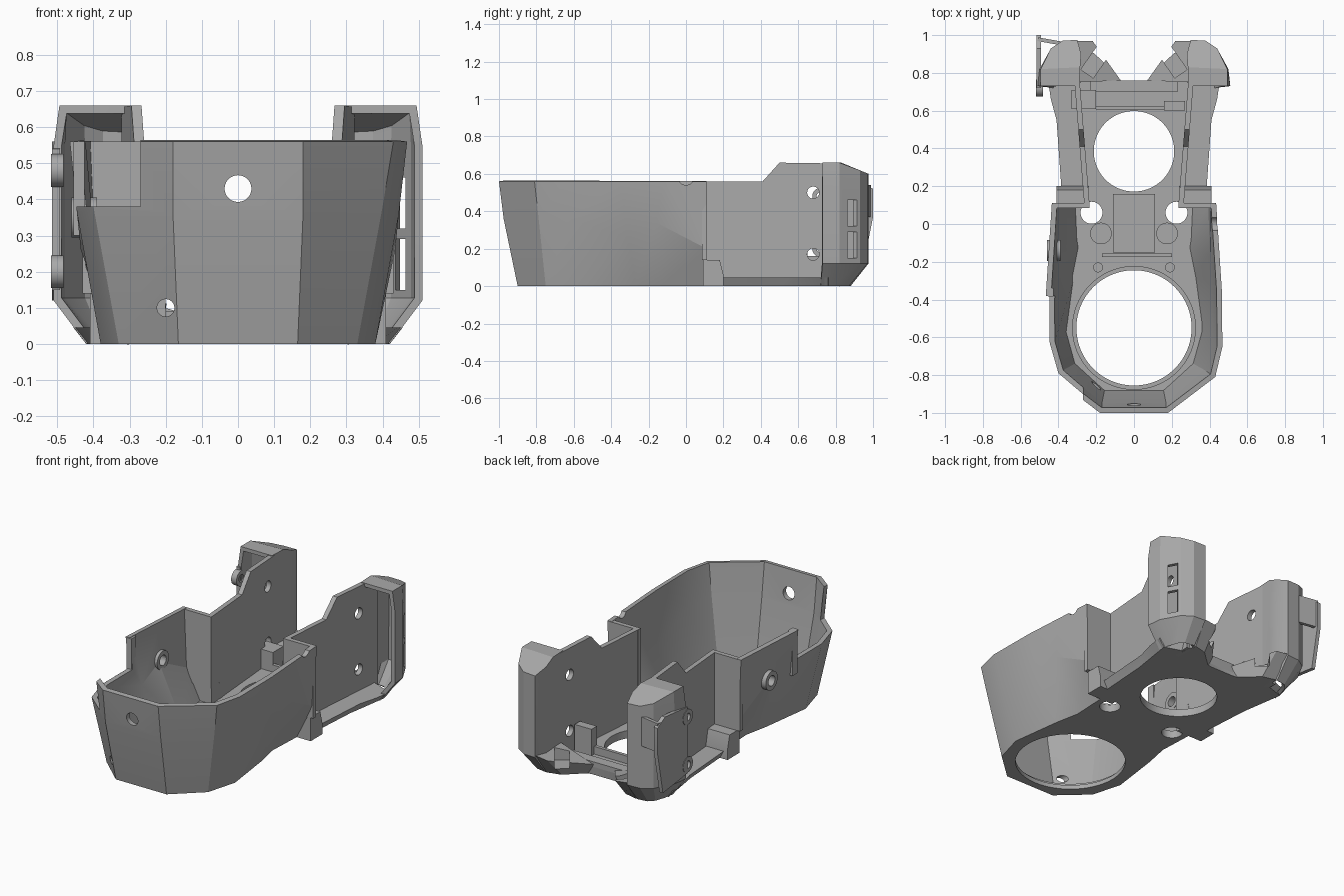
import bpy, bmesh, math
from mathutils import Matrix, Vector

cube = bpy.data.objects.get("Cube")
if cube:
    bpy.data.objects.remove(cube, do_unlink=True)

grey = bpy.data.materials.new("plain grey")
grey.use_nodes = True
grey.diffuse_color = (0.4, 0.4, 0.4, 1)
grey.node_tree.nodes["Principled BSDF"].inputs["Base Color"].default_value = (0.4, 0.4, 0.4, 1)


def add(name, bm):
    me = bpy.data.meshes.new(name)
    bm.to_mesh(me)
    bm.free()
    ob = bpy.data.objects.new(name, me)
    bpy.context.collection.objects.link(ob)
    me.materials.append(grey)
    return ob


def loft(name, rings, closed=False, caps=()):
    """Skin between rings of equal length; caps index the last ring."""
    bm = bmesh.new()
    vs = [[bm.verts.new(p) for p in r] for r in rings]
    n = len(rings[0])
    for a, b in zip(vs, vs[1:]):
        for i in range(n if closed else n - 1):
            j = (i + 1) % n
            bm.faces.new((a[i], a[j], b[j], b[i]))
    for c in caps:
        bm.faces.new([vs[-1][i] for i in c])
    if closed:
        bm.faces.new(vs[-1])
        bm.faces.new(vs[0][::-1])
        bmesh.ops.recalc_face_normals(bm, faces=bm.faces)
    return add(name, bm)


def box(name, x, y, z, turn=0):
    bm = bmesh.new()
    bmesh.ops.create_cube(bm, size=1)
    size = Matrix.Diagonal((x[1] - x[0], y[1] - y[0], z[1] - z[0], 1))
    mid = Vector((sum(x) / 2, sum(y) / 2, sum(z) / 2))
    bm.transform(Matrix.Translation(mid) @ Matrix.Rotation(turn, 4, 'Z') @ size)
    return add(name, bm)


def rod(name, at, r, depth, axis='Z', r2=None, seg=48):
    bm = bmesh.new()
    bmesh.ops.create_cone(bm, cap_ends=True, segments=seg, radius1=r, radius2=r2 or r, depth=depth)
    turn = {'X': Matrix.Rotation(math.pi / 2, 4, 'Y'), 'Y': Matrix.Rotation(math.pi / 2, 4, 'X'),
            'Z': Matrix.Identity(4)}[axis]
    bm.transform(Matrix.Translation(at) @ turn)
    return add(name, bm)


def finish(ob, cutters=(), thick=0):
    """Thicken, cut, bake the modifiers and shade."""
    if thick:
        m = ob.modifiers.new("thickness", 'SOLIDIFY')
        m.thickness = thick
        m.use_even_offset = True
    for c in cutters:
        c.hide_render = True
        m = ob.modifiers.new("cut", 'BOOLEAN')
        m.object, m.operation, m.solver = c, 'DIFFERENCE', 'EXACT'
    bpy.context.view_layer.update()
    ob.data = bpy.data.meshes.new_from_object(ob.evaluated_get(bpy.context.evaluated_depsgraph_get()))
    ob.modifiers.clear()
    for c in cutters:
        bpy.data.objects.remove(c, do_unlink=True)
    bpy.ops.object.select_all(action='DESELECT')
    ob.select_set(True)
    bpy.context.view_layer.objects.active = ob
    bpy.ops.object.shade_smooth_by_angle(angle=math.radians(20))


def both(half):
    """Half outline from front to back, completed across the middle."""
    return [(-p[0], *p[1:]) for p in reversed(half)] + list(half)


# Faceted front shell, from the floor edge through the belt to the rim
foot = [(.165, -.9, 0), (.33, -.75, 0), (.38, -.57, 0), (.34, -.27, 0), (.31, -.12, 0), (.32, .11, 0)]
belt = [(.18, -.975, .36), (.40, -.79, .38), (.445, -.62, .36), (.435, -.31, .26), (.43, -.16, .34),
        (.42, .11, .2)]
rim = [(.18, -1, .56), (.43, -.81, .56), (.468, -.65, .56), (.465, -.35, .56), (.45, -.12, .56),
       (.435, .11, .56)]
shell = loft("front_shell", [both(foot), both(belt), both(rim)])
finish(shell, [
    box("notch", (-.6, -.27), (-1.1, -.38), (.38, .7)),
    rod("front_hole", (0, -1, .43), .037, .3, 'Y'),
    rod("screw_hole", (-.2, -.9, .1), .024, .3, 'Y'),
    rod("rim_dip", (.44, 0, .58), .04, .2, 'X'),
    rod("side_hole", (-.43, -.14, .35), .03, .3, 'X')], .028)

# Floor plate with flared ledges beside the rear walls
low = [p[:2] for p in foot] + [(.36, .2), (.38, .5), (.405, .66), (.42, .76), (.30, .8), (.08, .76)]
top = [p[:2] for p in foot] + [(.385, .2), (.41, .55), (.44, .66), (.455, .76), (.30, .82), (.08, .76)]
floor = loft("floor_plate", [[(*p, z) for p in both(o)] for o, z in ((low, 0), (top, .045))], True)
finish(floor, [
    rod("front_opening", (0, -.55, 0), .305, .3, seg=96),
    rod("opening_step", (0, -.55, .055), .325, .06, seg=96),
    rod("rear_opening", (0, .385, 0), .213, .3, seg=96)] +
    [rod("round_hole", (s * .225, .06, 0), .058, .3) for s in (-1, 1)])

# Raised floor details
finish(box("centre_pad", (-.11, .11), (-.15, .16), (.03, .055)))
finish(box("cross_rib", (-.17, .2), (-.175, -.155), (.03, .08)))
finish(box("rear_rib", (-.2, .17), (.605, .625), (.03, .09)))
finish(box("rear_sill", (-.23, .23), (.70, .76), (.02, .075)))
finish(box("clip_block", (.16, .27), (.60, .65), (.03, .2)))
finish(box("corner_block", (-.33, -.2), (.61, .71), (.03, .16)))

for s, side in ((1, "left"), (-1, "right")):
    finish(rod(side + "_disc", (s * .175, -.05, .045), .057, .02))
    finish(rod(side + "_peg", (s * .19, -.23, .05), .026, .04))

    # Shoulder joining the shell to the rear wall, with a foot step
    finish(box(side + "_shoulder", sorted((s * .235, s * .43)), (.085, .112), (.14, .56)))
    finish(loft(side + "_step", [[(s * x, y, z) for y, z in
           ((.09, 0), (.2, 0), (.2, .06), (.18, .14), (.09, .14))] for x in (.24, .385, .41)], True))

    # Rear side wall, leaning outward towards the back
    prof = ((.09, 0), (.84, 0), (.84, .655), (.5, .66), (.41, .56), (.09, .56))
    wall = loft(side + "_rear_wall", [[(s * (.235 + (y - .1) * .08 + t), y, z) for y, z in prof]
                                      for t in (0, .028)], True)
    finish(wall, [rod("hole", (s * .28, .68, z), .032, .2, 'X') for z in (.17, .5)])

    # Hood open to the front
    plan = [(.51, .73), (.50, .82), (.44, .93), (.38, .97), (.30, .975), (.28, .9), (.285, .83), (.29, .73)]
    base = [(.42, .72), (.41, .78), (.39, .84), (.36, .87), (.3, .88), (.27, .86), (.285, .82), (.29, .73)]

    def lid(x, y):
        return (s * min(x, .494), y, .66 - max(0, y - .83) * .41)
    rings = [[(s * x, y, z) for x, y in p] for p, z in ((base, 0), (plan, .12), (plan, .55))]
    rings.append([lid(x, y) for x, y in plan])
    if s < 0:
        rings = [r[::-1] for r in rings]
    caps = ((0, 1, 6, 7), (1, 2, 3, 4, 5, 6))
    if s < 0:
        caps = [sorted(7 - i for i in c) for c in caps]
    slots = [box("slot", (.43, .48), (.80, .95), z, math.radians(-30))
             for z in ((.15, .29), (.32, .46))] if s > 0 else []
    finish(loft(side + "_hood", rings, False, caps), slots, .022)

    # Low angled duct beside the rear sill
    duct = [[(s * x, y, z) for x, y, z in r] for r in (
        ((.09, .75, 0), (.21, .86, 0), (.29, .88, 0), (.29, .75, 0)),
        ((.07, .76, .06), (.22, .97, .12), (.30, .97, .13), (.30, .75, .13)))]
    finish(loft(side + "_duct", duct, True),
           [box("mouth", sorted((s * .16, s * .24)), (.78, .95), (.05, .3), s * math.radians(35))])

# Mounting plate and its ears on the right hood
prof = ((.72, .15), (.95, .12), (1, .37), (1, .52), (.93, .56), (.72, .54))
finish(loft("mount_plate", [[(x, y, z) for y, z in prof] for x in (-.515, -.492)], True))
finish(box("plate_web", (-.51, -.36), (.955, .975), (.37, .54), math.radians(-10)))
for z in (.2, .48):
    finish(rod("plate_ear", (-.50, .72, z), .045, .035, 'X'),
           [rod("ear_hole", (-.50, .72, z), .022, .2, 'X')])

# Screw boss and end post on the right side of the shell
finish(rod("side_boss", (-.425, -.14, .35), .055, .07, 'X'),
       [rod("boss_hole", (-.43, -.14, .35), .03, .3, 'X')])
finish(box("notch_post", (-.455, -.425), (-.385, -.34), (.3, .56)))
